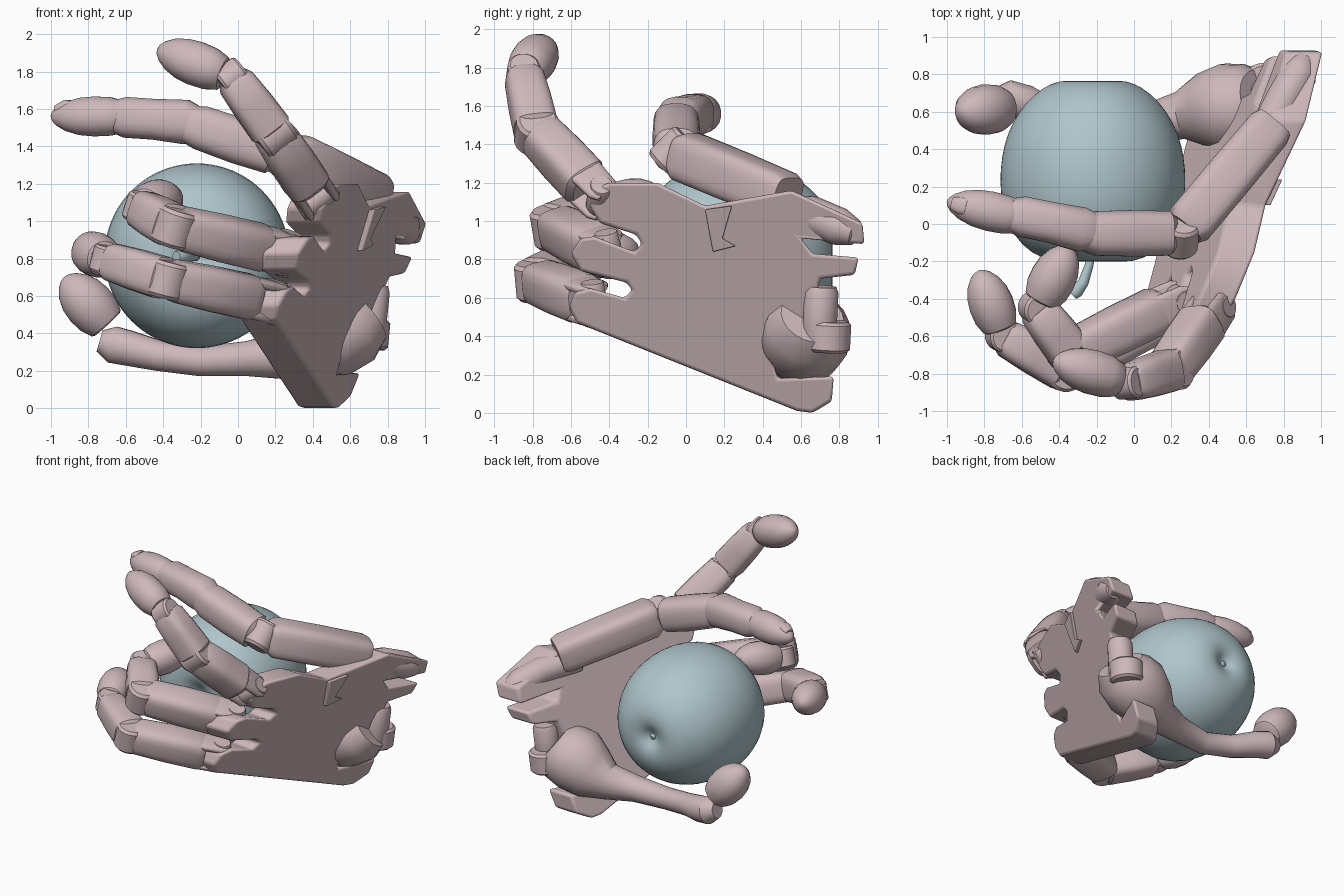
import bpy, bmesh, math
from mathutils import Vector as V

cube = bpy.data.objects.get("Cube")
if cube:
    bpy.data.objects.remove(cube, do_unlink=True)


def material(name, rgb):
    m = bpy.data.materials.new(name)
    m.use_nodes = True
    m.diffuse_color = (*rgb, 1)
    m.node_tree.nodes["Principled BSDF"].inputs["Base Color"].default_value = (*rgb, 1)
    return m


PINK = material("dusty pink", (0.62, 0.48, 0.50))
BLUE = material("pale blue", (0.43, 0.56, 0.60))


def finish(name, bm, mat=PINK, bevel=0, angle=35):
    bmesh.ops.recalc_face_normals(bm, faces=bm.faces)
    me = bpy.data.meshes.new(name)
    bm.to_mesh(me)
    bm.free()
    me.materials.append(mat)
    ob = bpy.data.objects.new(name, me)
    bpy.context.collection.objects.link(ob)
    if bevel:
        b = ob.modifiers.new("bevel", "BEVEL")
        b.width, b.segments = bevel, 3
    bpy.ops.object.select_all(action="DESELECT")
    ob.select_set(True)
    bpy.context.view_layer.objects.active = ob
    bpy.ops.object.shade_smooth_by_angle(angle=math.radians(angle))
    return ob


def loft(name, pts, radii, axis=(0, 0, 1), power=2.0, flat=1.0, mat=PINK, n=20):
    """Skin superellipse rings along a path; flat scales the section along axis."""
    bm = bmesh.new()
    pts = [V(p) for p in pts]
    rings = []
    for i, p in enumerate(pts):
        t = (pts[min(i + 1, len(pts) - 1)] - pts[max(i - 1, 0)]).normalized()
        side = V(axis)
        side = (side - t * side.dot(t)).normalized()
        up = t.cross(side)
        ring = []
        for k in range(n):
            a = math.tau * (k + 0.5) / n
            c, s = math.cos(a), math.sin(a)
            u = math.copysign(abs(c) ** (2 / power), c) * flat
            v = math.copysign(abs(s) ** (2 / power), s)
            ring.append(bm.verts.new(p + (side * u + up * v) * radii[i]))
        rings.append(ring)
    for a, b in zip(rings, rings[1:]):
        for k in range(n):
            bm.faces.new((a[k], a[(k + 1) % n], b[(k + 1) % n], b[k]))
    bm.faces.new(rings[0])
    bm.faces.new(rings[-1])
    return finish(name, bm, mat)


def along(p, q, ts):
    return [V(p).lerp(V(q), t) for t in ts]


def phalanx(name, p, q, r0, r1, axis):
    ts = (0, 0.08, 0.5, 0.9, 1)
    loft(name, along(p, q, ts),
         [(r0 + (r1 - r0) * t) * s for t, s in zip(ts, (0.78, 1, 1.03, 1, 0.8))],
         axis, 3.5)


def fingertip(name, p, q, r, axis):
    ts = (0, 0.02, 0.2, 0.42, 0.62, 0.8, 0.92, 0.98, 1)
    loft(name, along(p, q, ts),
         [r * s for s in (0.7, 0.78, 0.96, 1, 0.93, 0.73, 0.47, 0.24, 0.06)], axis, 2.1)


def hinge(name, c, axis, r, half):
    a = V(axis).normalized() * half
    other = (0, 0, 1) if abs(a.normalized().z) < 0.9 else (1, 0, 0)
    loft(name, along(V(c) - a, V(c) + a, (0, 0.1, 0.9, 1)),
         [r * 0.85, r, r, r * 0.85], other)


# --- palm: slabs lying on the slanted back-of-hand plane, outlined in (y, z)
def back_x(y, z):
    return 0.272 + 0.41 * y + 0.366 * z


def slab(name, outline, offset, thick, bevel):
    bm = bmesh.new()
    f = bm.faces.new([bm.verts.new((back_x(y, z) + offset, y, z)) for y, z in outline])
    ext = bmesh.ops.extrude_face_region(bm, geom=[f])
    moved = [g for g in ext["geom"] if isinstance(g, bmesh.types.BMVert)]
    bmesh.ops.translate(bm, verts=moved, vec=(-thick, 0, 0))
    finish(name, bm, bevel=bevel)


slab("palm", [
    (-0.5, 1.07), (-0.48, 1.17), (-0.4, 1.2), (-0.15, 1.2), (0.1, 1.08), (0.55, 1.16),
    (0.92, 0.99), (0.93, 0.88), (0.6, 0.91), (0.66, 0.83), (0.9, 0.81), (0.88, 0.72),
    (0.7, 0.7), (0.62, 0.35), (0.61, 0.27), (0.46, 0.24), (0.48, 0.18), (0.77, 0.19),
    (0.76, 0.06), (0.66, 0), (0.58, 0.01), (-0.57, 0.47), (-0.61, 0.55), (-0.58, 0.63),
    (-0.5, 0.65), (-0.32, 0.6), (-0.28, 0.64), (-0.31, 0.68), (-0.55, 0.74),
    (-0.6, 0.83), (-0.55, 0.91), (-0.48, 0.92), (-0.27, 0.84), (-0.23, 0.88),
    (-0.26, 0.93), (-0.45, 0.99)], 0, 0.2, 0.018)
slab("back_bracket", [(0.1, 1.06), (0.14, 0.84), (0.26, 0.87), (0.19, 0.91), (0.24, 1.08)],
     0.03, 0.1, 0.006)
loft("upper_wrist_prong",
     [(0.66, 0.4, 1.06), (0.8, 0.66, 1.03), (0.88, 0.8, 0.97), (0.91, 0.88, 0.94), (0.92, 0.91, 0.93)],
     [0.09, 0.1, 0.1, 0.07, 0.025])
hinge("wrist_barrel", (0.71, 0.7, 0.5), (0.1, 0.05, 1), 0.09, 0.16)
hinge("wrist_collar", (0.69, 0.74, 0.4), (0.1, 0.05, 1), 0.12, 0.08)


# --- three long fingers: knuckle, two bends, tip start, tip end
def finger(name, pts, r):
    k, a, b, tip = (V(p) for p in pts)
    axis = (a - k).cross(b - a).normalized()
    d = (a - k).normalized()
    hinge(name + "_knuckle_pin", k, axis, r * 0.55, r * 0.95)
    start = k + d * 0.1
    for s, label in ((-1, "_fork_low"), (1, "_fork_high")):
        off = axis * r * 0.7 * s
        loft(name + label, along(k - d * 0.05 + off, start + d * 0.06 + off, (0, 0.2, 1)),
             [r * 0.5, r * 0.72, r * 0.8], axis, 3, 0.3)
    phalanx(name + "_proximal", start, a, r, r * 0.92, axis)
    hinge(name + "_middle_joint", a, axis, r * 0.92, r * 0.8)
    phalanx(name + "_middle", a, b, r * 0.95, r * 0.82, axis)
    hinge(name + "_end_joint", b, axis, r * 0.7, r * 0.6)
    fingertip(name + "_tip", b + (tip - b) * 0.12, tip, r * 0.98, axis)


finger("index", [(0.42, -0.45, 1.12), (0.19, -0.78, 1.47), (-0.03, -0.85, 1.77),
                 (-0.43, -0.73, 1.92)], 0.122)
finger("middle", [(0.25, -0.4, 0.83), (-0.34, -0.69, 0.97), (-0.52, -0.45, 1.07),
                  (-0.34, -0.12, 1.13)], 0.125)
finger("ring", [(0.18, -0.48, 0.57), (-0.38, -0.78, 0.69), (-0.7, -0.6, 0.79),
                (-0.83, -0.25, 0.86)], 0.122)

# --- upper thumb: square metacarpal, then a tapering rounded digit
loft("thumb_metacarpal", along((0.74, 0.53, 1.12), (0.27, -0.03, 1.35), (0, 0.06, 0.5, 0.93, 1)),
     [0.11, 0.125, 0.13, 0.13, 0.1], (0, 0, 1), 4)
hinge("thumb_base_joint", (0.25, -0.06, 1.36), (0.1, 0.7, 0.7), 0.1, 0.1)
loft("thumb_proximal",
     [(0.21, -0.05, 1.36), (0.18, -0.05, 1.37), (0, -0.05, 1.43), (-0.2, -0.05, 1.5), (-0.27, -0.04, 1.52)],
     [0.09, 0.12, 0.125, 0.12, 0.1], (0, 1, 0), 2.8)
loft("thumb_middle",
     [(-0.22, -0.04, 1.51), (-0.28, -0.03, 1.53), (-0.45, 0.01, 1.545), (-0.6, 0.04, 1.555), (-0.66, 0.05, 1.56)],
     [0.1, 0.12, 0.11, 0.11, 0.09], (0, 1, 0), 2.6)
fingertip("thumb_tip", (-0.6, 0.03, 1.56), (-1, 0.12, 1.56), 0.108, (0, 1, 0))
loft("thumb_nail", along((-0.89, 0.09, 1.605), (-0.97, 0.11, 1.585), (0, 0.4, 1)),
     [0.045, 0.05, 0.035], (0, 1, 0), 3)

# --- lower digit: fleshy mound, slim shaft and egg-shaped tip
loft("lower_digit",
     [(0.68, 0.66, 0.5), (0.62, 0.64, 0.45), (0.5, 0.62, 0.4), (0.38, 0.61, 0.33), (0.25, 0.58, 0.28),
      (0.05, 0.54, 0.265), (-0.2, 0.52, 0.25), (-0.42, 0.57, 0.28), (-0.58, 0.65, 0.32),
      (-0.67, 0.67, 0.34), (-0.74, 0.67, 0.36)],
     [0.17, 0.22, 0.24, 0.2, 0.13, 0.095, 0.08, 0.082, 0.095, 0.1, 0.06])
fingertip("lower_digit_tip", (-0.7, 0.62, 0.45), (-0.93, 0.6, 0.7), 0.135, (0, 1, 0))

# --- fruit: lathed profile (radius, y) about a level axis
profile = [(0, 0.715), (0.04, 0.725), (0.08, 0.755), (0.14, 0.77), (0.22, 0.755), (0.31, 0.7),
           (0.4, 0.6), (0.46, 0.48), (0.49, 0.36), (0.5, 0.22), (0.485, 0.08), (0.43, -0.06),
           (0.33, -0.16), (0.21, -0.205), (0.12, -0.2), (0.05, -0.15), (0, -0.12)]
bm = bmesh.new()
verts = [bm.verts.new((r, y, 0)) for r, y in profile]
edges = [bm.edges.new(e) for e in zip(verts, verts[1:])]
bmesh.ops.spin(bm, geom=verts + edges, axis=(0, 1, 0), cent=(0, 0, 0),
               angle=math.tau, steps=40)
bmesh.ops.remove_doubles(bm, verts=bm.verts, dist=0.0005)
fruit = finish("fruit", bm, BLUE, angle=80)
fruit.location = (-0.22, 0, 0.815)
sub = fruit.modifiers.new("smooth", "SUBSURF")
sub.levels = sub.render_levels = 1

loft("fruit_stem", [(-0.22, -0.1, 0.81), (-0.24, -0.22, 0.81), (-0.27, -0.31, 0.81),
                    (-0.31, -0.36, 0.81), (-0.33, -0.38, 0.81)],
     [0.022, 0.024, 0.03, 0.04, 0.03], mat=BLUE, n=12)
loft("fruit_calyx", along((-0.22, 0.7, 0.815), (-0.22, 0.74, 0.815), (0, 0.6, 1)),
     [0.025, 0.022, 0.01], mat=BLUE, n=12)
